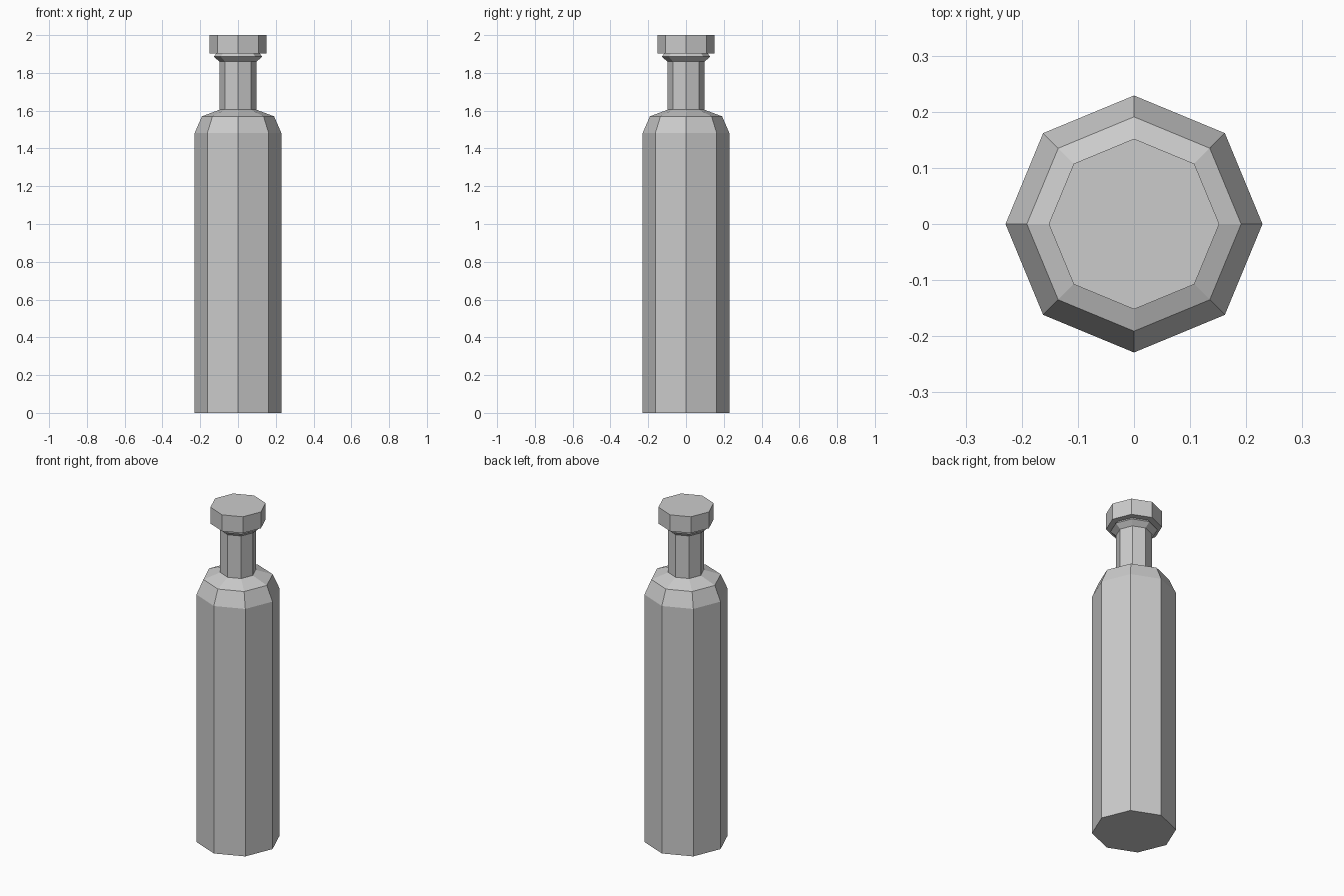
import bpy, bmesh
from math import cos, sin, tau

if "Cube" in bpy.data.objects:
    bpy.data.objects.remove(bpy.data.objects["Cube"])

SIDES = 8


def lathe(name, profile):
    """Closed eight-sided solid from (radius, height) rings, bottom to top."""
    bm = bmesh.new()
    rings = [[bm.verts.new((r * cos(tau * i / SIDES), r * sin(tau * i / SIDES), z))
              for i in range(SIDES)] for r, z in profile]
    for low, high in zip(rings, rings[1:]):
        for i in range(SIDES):
            j = (i + 1) % SIDES
            bm.faces.new((low[i], low[j], high[j], high[i]))
    bm.faces.new(rings[0][::-1])
    bm.faces.new(rings[-1])
    mesh = bpy.data.meshes.new(name)
    bm.to_mesh(mesh)
    bm.free()
    obj = bpy.data.objects.new(name, mesh)
    bpy.context.collection.objects.link(obj)
    return obj


# Body, bevelled shoulder, neck and flared collar under the cap
lathe("bottle", [(0.229, 0), (0.229, 1.483), (0.191, 1.57), (0.098, 1.605),
                 (0.098, 1.86), (0.129, 1.886), (0.115, 1.902)])

# Flat cap
lathe("cap", [(0.152, 1.902), (0.152, 2.0)])
